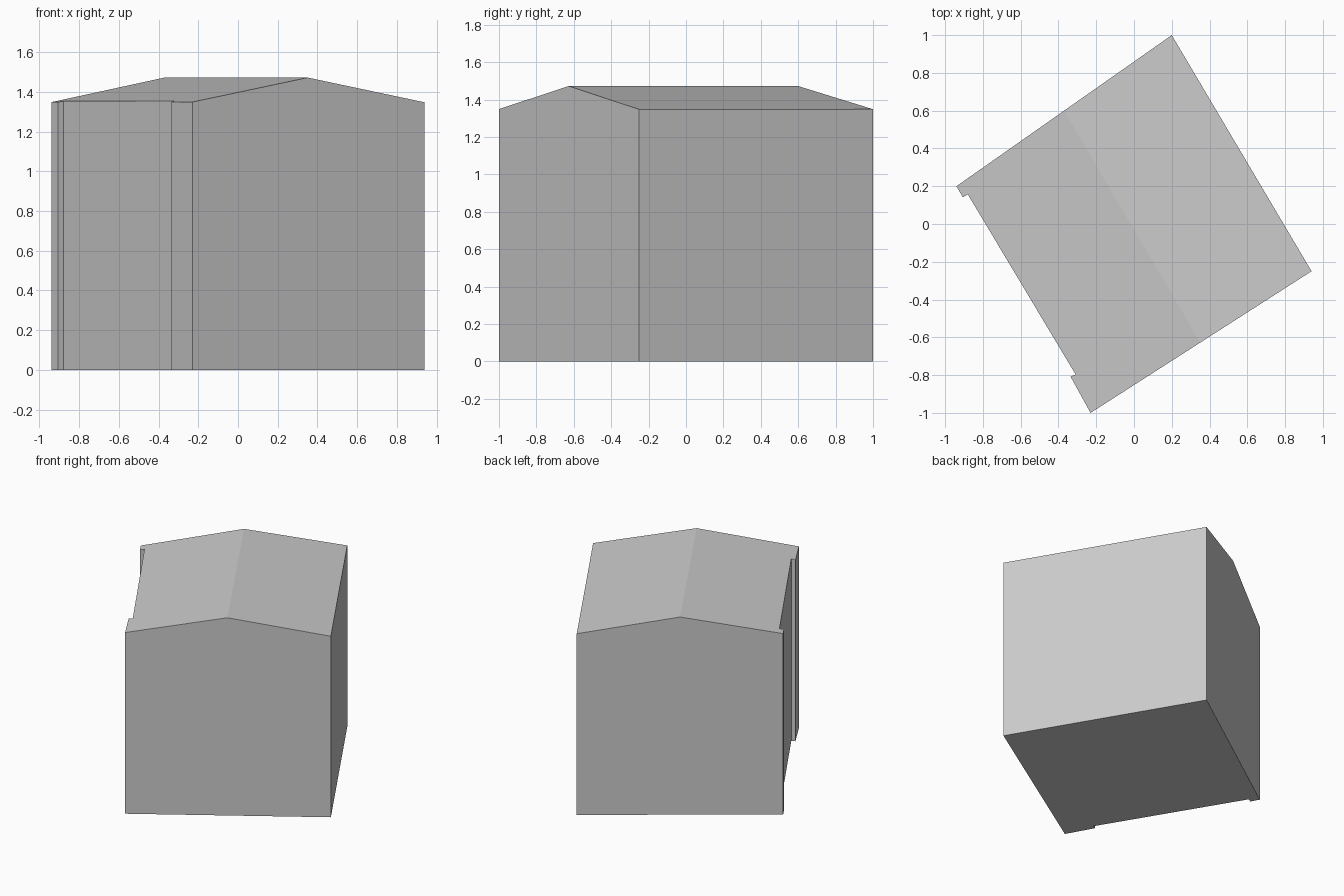
import bpy
import bmesh
from mathutils import Vector

cube = bpy.data.objects.get("Cube")
if cube:
    bpy.data.objects.remove(cube, do_unlink=True)

EAVE, RIDGE, HALF_SPAN = 1.348, 1.472, 0.695
RIDGE_POINT = Vector((-0.01, -0.013, 0))
ACROSS = Vector((0.862, 0.507, 0)).normalized()   # horizontal, square to the ridge

# Footprint with a shallow recess between two corner piers
FOOTPRINT = [(-0.94, 0.2), (-0.906, 0.141), (-0.88, 0.157), (-0.309, -0.797),
             (-0.336, -0.808), (-0.23, -1), (0.94, -0.25), (0.2, 1)]


def roof_height(point):
    offset = abs((point - RIDGE_POINT).dot(ACROSS))
    return RIDGE - (RIDGE - EAVE) * offset / HALF_SPAN


# Plain grey
grey = bpy.data.materials.new("plain_grey")
grey.use_nodes = True
colour = (0.6, 0.6, 0.6, 1)
grey.diffuse_color = colour
grey.node_tree.nodes["Principled BSDF"].inputs["Base Color"].default_value = colour

# Floor slab outline, raised into walls
bm = bmesh.new()
floor = bm.faces.new([bm.verts.new((x, y, 0)) for x, y in FOOTPRINT])
raised = bmesh.ops.extrude_face_region(bm, geom=[floor], use_keep_orig=True)["geom"]
bmesh.ops.translate(bm, vec=(0, 0, EAVE),
                    verts=[g for g in raised if isinstance(g, bmesh.types.BMVert)])

# Split the top along the ridge and lift it into a low gable roof
bmesh.ops.bisect_plane(bm, geom=raised, plane_co=RIDGE_POINT, plane_no=ACROSS)
for v in bm.verts:
    if v.co.z > EAVE / 2:
        v.co.z = roof_height(Vector((v.co.x, v.co.y, 0)))

bmesh.ops.recalc_face_normals(bm, faces=bm.faces[:])
mesh = bpy.data.meshes.new("gabled_building")
bm.to_mesh(mesh)
bm.free()
mesh.materials.append(grey)
building = bpy.data.objects.new("gabled_building", mesh)
bpy.context.collection.objects.link(building)
